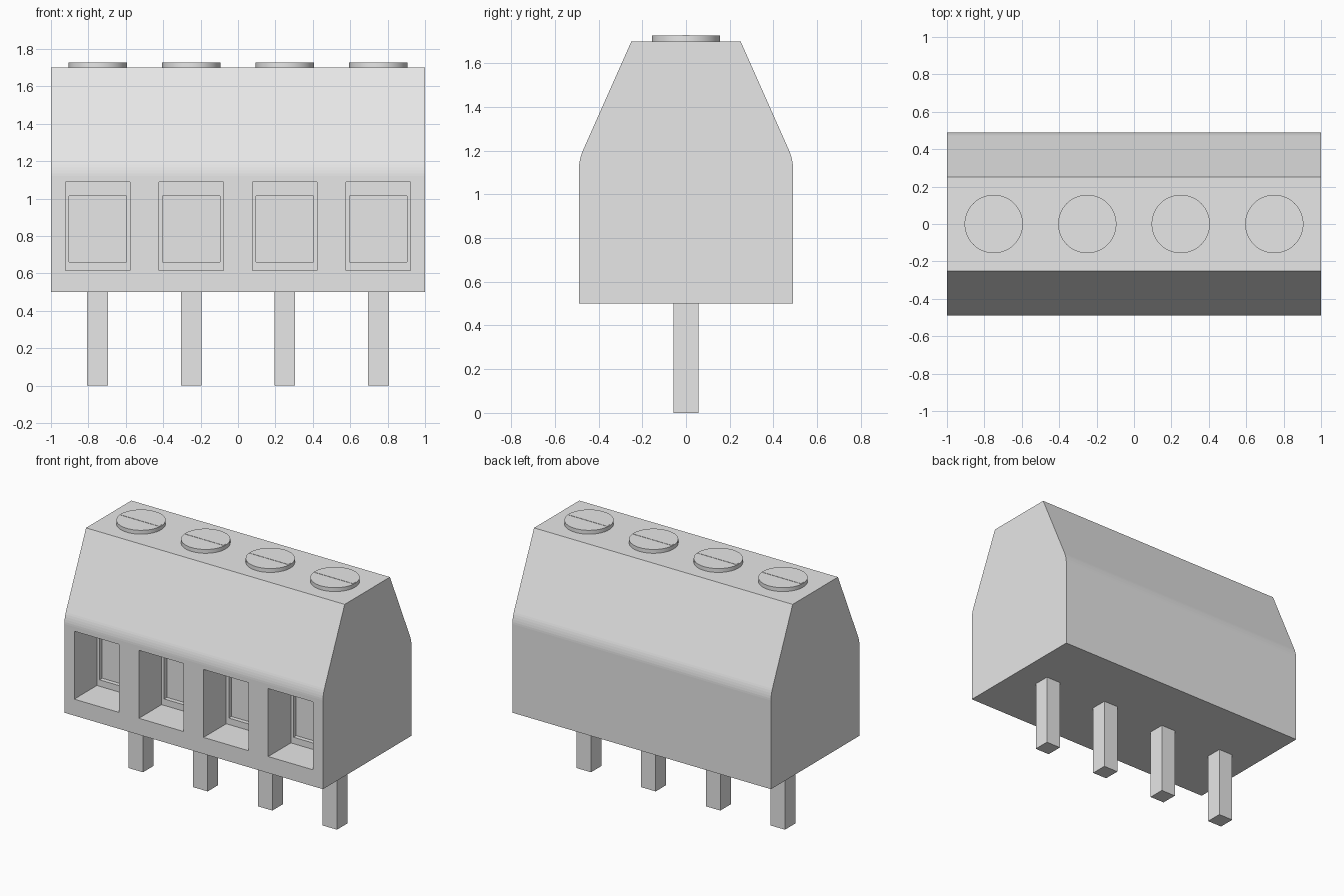
import bpy, bmesh
from mathutils import Matrix

if "Cube" in bpy.data.objects:
    bpy.data.objects.remove(bpy.data.objects["Cube"], do_unlink=True)

grey = bpy.data.materials.new("light grey")
grey.use_nodes = True
colour = (0.8, 0.8, 0.8, 1)
grey.diffuse_color = colour
grey.node_tree.nodes["Principled BSDF"].inputs["Base Color"].default_value = colour


def finish(bm, name):
    bmesh.ops.recalc_face_normals(bm, faces=bm.faces)
    mesh = bpy.data.meshes.new(name)
    bm.to_mesh(mesh)
    bm.free()
    mesh.materials.append(grey)
    ob = bpy.data.objects.new(name, mesh)
    bpy.context.collection.objects.link(ob)
    return ob


def box(name, low, high):
    size = [b - a for a, b in zip(low, high)]
    mid = [(a + b) / 2 for a, b in zip(low, high)]
    bm = bmesh.new()
    bmesh.ops.create_cube(bm, size=1, matrix=Matrix.Translation(mid) @ Matrix.Diagonal((*size, 1)))
    return finish(bm, name)


def select_only(ob):
    bpy.ops.object.select_all(action='DESELECT')
    ob.select_set(True)
    bpy.context.view_layer.objects.active = ob


def cut(target, cutter):
    cutter.hide_render = True
    mod = target.modifiers.new("cut", 'BOOLEAN')
    mod.operation = 'DIFFERENCE'
    mod.solver = 'EXACT'
    mod.object = cutter
    select_only(target)
    bpy.ops.object.modifier_apply(modifier=mod.name)
    bpy.data.objects.remove(cutter, do_unlink=True)


# Housing: tapered profile extruded along x, with softened shoulders
FRONT, BASE, SHOULDER, TOP = -0.49, 0.5, 1.16, 1.7
half = [(FRONT, BASE), (FRONT, SHOULDER), (-0.25, TOP)]
profile = half + [(-y, z) for y, z in reversed(half)]
bm = bmesh.new()
face = bm.faces.new([bm.verts.new((-1, y, z)) for y, z in profile])
grown = bmesh.ops.extrude_face_region(bm, geom=[face])["geom"]
bmesh.ops.translate(bm, vec=(2, 0, 0), verts=[v for v in grown if isinstance(v, bmesh.types.BMVert)])
knees = [e for e in bm.edges if all(abs(v.co.z - SHOULDER) < 0.001 for v in e.verts)
         and abs(e.verts[0].co.x - e.verts[1].co.x) > 1]
bmesh.ops.bevel(bm, geom=knees, offset=0.04, segments=5, profile=0.5, affect='EDGES')
housing = finish(bm, "housing")

for i in range(4):
    x = -0.75 + 0.5 * i
    # Wire entry: deep pocket with a smaller recess in its back wall
    cut(housing, box("pocket_cutter", (x - 0.173, FRONT - 0.1, 0.615), (x + 0.173, FRONT + 0.25, 1.09)))
    cut(housing, box("recess_cutter", (x - 0.153, FRONT + 0.1, 0.66), (x + 0.153, FRONT + 0.28, 1.015)))

    # Solder pin
    box(f"pin_{i + 1}", (x - 0.056, -0.058, 0), (x + 0.056, 0.058, BASE + 0.01))

    # Screw head with its slot line
    bm = bmesh.new()
    bmesh.ops.create_cone(bm, cap_ends=True, segments=48, radius1=0.156, radius2=0.156, depth=0.04,
                          matrix=Matrix.Translation((x, 0, TOP + 0.007)))
    screw = finish(bm, f"screw_{i + 1}")
    select_only(screw)
    bpy.ops.object.shade_smooth_by_angle()
    box(f"screw_slot_{i + 1}", (x - 0.15, -0.015, TOP + 0.02), (x + 0.15, 0.015, TOP + 0.029))
